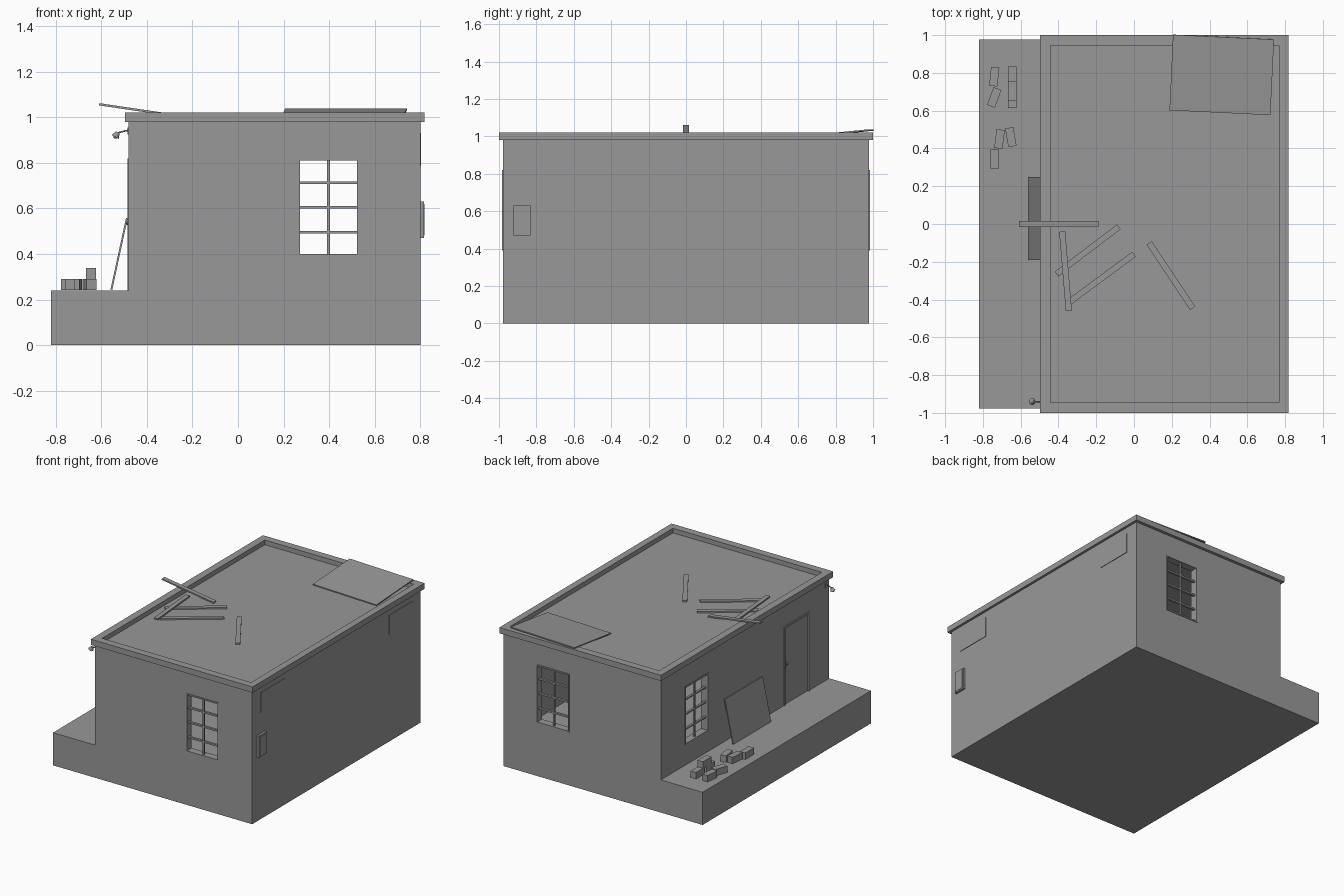
import bpy, bmesh, math
from mathutils import Matrix, Vector

if "Cube" in bpy.data.objects:
    bpy.data.objects.remove(bpy.data.objects["Cube"])

# one dark grey for everything
GREY = bpy.data.materials.new("dark_grey")
GREY.diffuse_color = (.315, .315, .315, 1)
GREY.use_nodes = True
GREY.node_tree.nodes["Principled BSDF"].inputs["Base Color"].default_value = GREY.diffuse_color


def make(name, bm, matrix=None):
    bmesh.ops.recalc_face_normals(bm, faces=bm.faces)
    me = bpy.data.meshes.new(name)
    bm.to_mesh(me)
    bm.free()
    me.materials.append(GREY)
    ob = bpy.data.objects.new(name, me)
    bpy.context.collection.objects.link(ob)
    if matrix is not None:
        ob.matrix_world = matrix
    return ob


def add_box(bm, lo, hi):
    lo, hi = Vector(lo), Vector(hi)
    m = Matrix.Translation((lo + hi) / 2) @ Matrix.Diagonal((*(hi - lo), 1))
    bmesh.ops.create_cube(bm, size=1, matrix=m)


def box(name, lo, hi, matrix=None):
    bm = bmesh.new()
    add_box(bm, lo, hi)
    return make(name, bm, matrix)


def beam(name, p0, p1, width, thick):
    # flat board with its underside centreline running from p0 to p1
    p0, p1 = Vector(p0), Vector(p1)
    d = (p1 - p0).normalized()
    side = Vector((0, 0, 1)).cross(d).normalized()
    up = d.cross(side)
    m = Matrix((d, side, up)).transposed().to_4x4()
    m.translation = p0
    return box(name, (0, -width / 2, 0), ((p1 - p0).length, width / 2, thick), m)


def cut(target, cutter):
    mod = target.modifiers.new("cut", 'BOOLEAN')
    mod.operation, mod.object, mod.solver = 'DIFFERENCE', cutter, 'EXACT'
    bpy.context.view_layer.objects.active = target
    bpy.ops.object.modifier_apply(modifier=mod.name)
    bpy.data.objects.remove(cutter)


def place(x, y, deg):
    return Matrix.Translation((x, y, 0)) @ Matrix.Rotation(math.radians(deg), 4, 'Z')


# building shell and porch as one L-shaped profile
bm = bmesh.new()
profile = [(-.82, 0), (.80, 0), (.80, .985), (-.48, .985), (-.48, .24), (-.82, .24)]
face = bm.faces.new([bm.verts.new((x, -.978, z)) for x, z in profile])
ext = bmesh.ops.extrude_face_region(bm, geom=[face])
bmesh.ops.translate(bm, vec=(0, 1.956, 0),
                    verts=[v for v in ext["geom"] if isinstance(v, bmesh.types.BMVert)])
shell = make("walls_and_porch", bm)
T = .05
cut(shell, box("room_cutter", (-.48 + T, -.978 + T, .24), (.80 - T, .978 - T, .965)))

# windows: local x across, -y outward
W, Z0, Z1 = .125, .40, .81
spots = {"front": place(.397, -.978, 0), "back": place(.397, .978, 180),
         "porch": place(-.48, .565, -90)}
for side, m in spots.items():
    cut(shell, box("window_cutter", (-W, -.03, Z0), (W, .07, Z1), m))
    bm = bmesh.new()
    for s in (-1, 1):
        a, b = sorted((s * W, s * (W + .01)))
        add_box(bm, (a, -.005, Z0 - .01), (b, .01, Z1 + .01))
    for z in (Z0 - .01, Z1):
        add_box(bm, (-W, -.005, z), (W, .01, z + .01))
    make(side + "_window_trim", bm, m)
    bm = bmesh.new()
    add_box(bm, (-.006, .010, Z0), (.006, .022, Z1))
    for z in (.495, .605, .713):
        add_box(bm, (-W, .008, z - .006), (W, .024, z + .006))
    make(side + "_window_bars", bm, m)

# door with frame and handle
dm = place(-.48, -.60, -90)
cut(shell, box("door_cutter", (-.135, -.03, .24), (.135, .07, .805), dm))
box("door_leaf", (-.135, .006, .24), (.135, .03, .805), dm)
bm = bmesh.new()
add_box(bm, (-.15, -.005, .24), (-.135, .01, .82))
add_box(bm, (.135, -.005, .24), (.15, .01, .82))
add_box(bm, (-.135, -.005, .805), (.135, .01, .82))
make("door_frame", bm, dm)
bm = bmesh.new()
add_box(bm, (-.121, .002, .51), (-.109, .008, .55))
bmesh.ops.create_icosphere(bm, subdivisions=2, radius=.007,
                           matrix=Matrix.Translation((-.115, -.006, .535)))
add_box(bm, (-.118, -.004, .532), (-.112, .004, .538))
make("door_handle", bm, dm)

# roof slab with a low parapet
roof = box("roof_slab", (-.497, -1, .98), (.818, 1, 1.022))
cut(roof, box("roof_cutter", (-.443, -.945, .988), (.768, .945, 1.1)))

# loose planks on the roof
planks = [((-.61, 0, 1.052), (-.19, 0, .990)),
          ((-.41, -.265, .988), (-.08, -.015, .988)),
          ((-.345, -.415, .988), (0, -.16, .988)),
          ((-.38, -.04, 1.001), (-.345, -.46, 1.001)),
          ((.08, -.10, .988), (.31, -.445, .988))]
for i, (a, b) in enumerate(planks):
    beam(f"roof_plank_{i + 1}", a, b, .032, .010)

# sheet leaning on the back parapet, board leaning on the porch wall
beam("roof_sheet", (.455, .59, .990), (.474, .99, 1.030), .535, .008)
beam("leaning_board", (-.552, .03, .242), (-.484, .03, .556), .44, .008)

# bricks on the porch
bricks = [(-.74, .78, 0, -6), (-.74, .67, 0, -20), (-.645, .665, 0, 0), (-.645, .785, 0, 0),
          (-.645, .705, 1, 0), (-.712, .45, 0, -7), (-.652, .46, 0, 10), (-.737, .345, 0, 0)]
for i, (x, y, level, deg) in enumerate(bricks):
    z = .242 + .048 * level
    box(f"brick_{i + 1}", (-.022, -.05, z), (.022, .05, z + .048), place(x, y, deg))

# meter box and two thin vent panels on the right wall
box("meter_box", (.795, -.923, .47), (.816, -.832, .63))
box("meter_box_cover", (.816, -.913, .48), (.818, -.842, .62))
for s in (-1, 1):
    a, b = sorted((s * .61, s * .88))
    box("vent_panel", (.795, a, .785), (.804, b, .93))

# porch lamp: wall plate, bent arm and shade
box("lamp_plate", (-.484, -.952, .925), (-.475, -.928, .955))
cu = bpy.data.curves.new("lamp_arm", 'CURVE')
cu.dimensions, cu.bevel_depth, cu.bevel_resolution = '3D', .004, 1
cu.materials.append(GREY)
sp = cu.splines.new('POLY')
pts = [(-.482, .943), (-.505, .938), (-.525, .932)]
sp.points.add(len(pts) - 1)
for p, (x, z) in zip(sp.points, pts):
    p.co = (x, -.94, z, 1)
bpy.context.collection.objects.link(bpy.data.objects.new("lamp_arm", cu))
bm = bmesh.new()
bmesh.ops.create_cone(bm, cap_ends=True, segments=12, radius1=.018, radius2=.008, depth=.024)
bmesh.ops.create_icosphere(bm, subdivisions=2, radius=.010,
                           matrix=Matrix.Translation((0, 0, -.01)))
make("lamp_shade", bm, Matrix.Translation((-.533, -.94, .924)) @ Matrix.Rotation(.5, 4, 'Y'))
